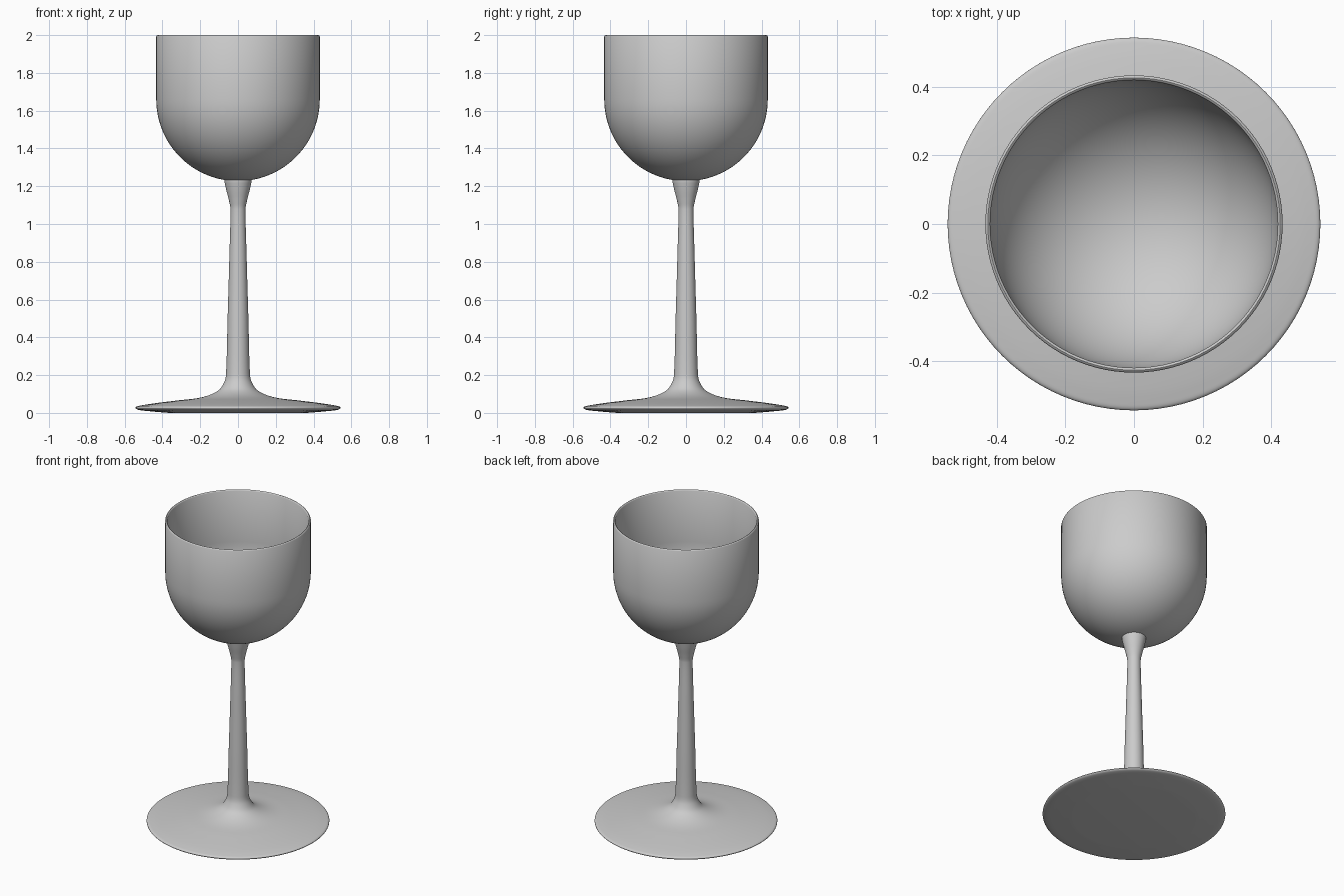
import bpy, bmesh, math
from mathutils import Vector
from mathutils.geometry import interpolate_bezier

if "Cube" in bpy.data.objects:
    bpy.data.objects.remove(bpy.data.objects["Cube"])


def smooth_path(pts, steps=5):
    """Smooth curve through the (radius, z) points."""
    v = [Vector((r, 0, z)) for r, z in pts]
    out = [v[0]]
    for i in range(len(v) - 1):
        a, b = v[i], v[i + 1]
        length = (b - a).length / 3
        ta = (b - v[max(i - 1, 0)]).normalized() * length
        tb = (v[min(i + 2, len(v) - 1)] - a).normalized() * length
        out += interpolate_bezier(a, a + ta, b - tb, b, steps + 1)[1:]
    return [(p.x, p.z) for p in out]


def lathe(name, profile, segments=96):
    bm = bmesh.new()
    verts = [bm.verts.new((r, 0, z)) for r, z in profile]
    edges = [bm.edges.new(pair) for pair in zip(verts, verts[1:])]
    bmesh.ops.spin(bm, geom=verts + edges, cent=(0, 0, 0), axis=(0, 0, 1),
                   angle=2 * math.pi, steps=segments)
    bmesh.ops.remove_doubles(bm, verts=bm.verts, dist=0.0003)
    bmesh.ops.recalc_face_normals(bm, faces=bm.faces)
    mesh = bpy.data.meshes.new(name)
    bm.to_mesh(mesh)
    bm.free()
    obj = bpy.data.objects.new(name, mesh)
    bpy.context.collection.objects.link(obj)
    bpy.ops.object.select_all(action='DESELECT')
    obj.select_set(True)
    bpy.context.view_layer.objects.active = obj
    bpy.ops.object.shade_smooth_by_angle(angle=math.radians(40))
    return obj


# Bowl: round bottom, straight wall, thin rounded rim and inner surface
R, T, CZ, N = 0.433, 0.014, 1.66, 24
angles = [math.pi / 2 * i / N for i in range(N + 1)]
outer = [(R * math.sin(a), CZ - R * math.cos(a)) for a in angles]
inner = [((R - T) * math.sin(a), CZ - (R - T) * math.cos(a)) for a in reversed(angles)]
rim = [(R, 1.993), (R - 0.003, 1.998), (R - T / 2, 2.0),
       (R - T + 0.003, 1.998), (R - T, 1.993)]
lathe("bowl", outer + rim + inner)

# Stem and foot turned as one piece, stem flaring into the bowl
stem = [(0, 1.232), (0.072, 1.232)]
stem += smooth_path([(0.072, 1.225), (0.062, 1.18), (0.048, 1.125), (0.040, 1.08),
                     (0.045, 0.85), (0.055, 0.5), (0.063, 0.21), (0.072, 0.165),
                     (0.105, 0.118), (0.19, 0.083), (0.32, 0.066), (0.44, 0.051),
                     (0.52, 0.038), (0.543, 0.028), (0.53, 0.017), (0.47, 0.009),
                     (0.365, 0.0)])
stem += [(0, 0)]
lathe("stem_and_foot", stem)
